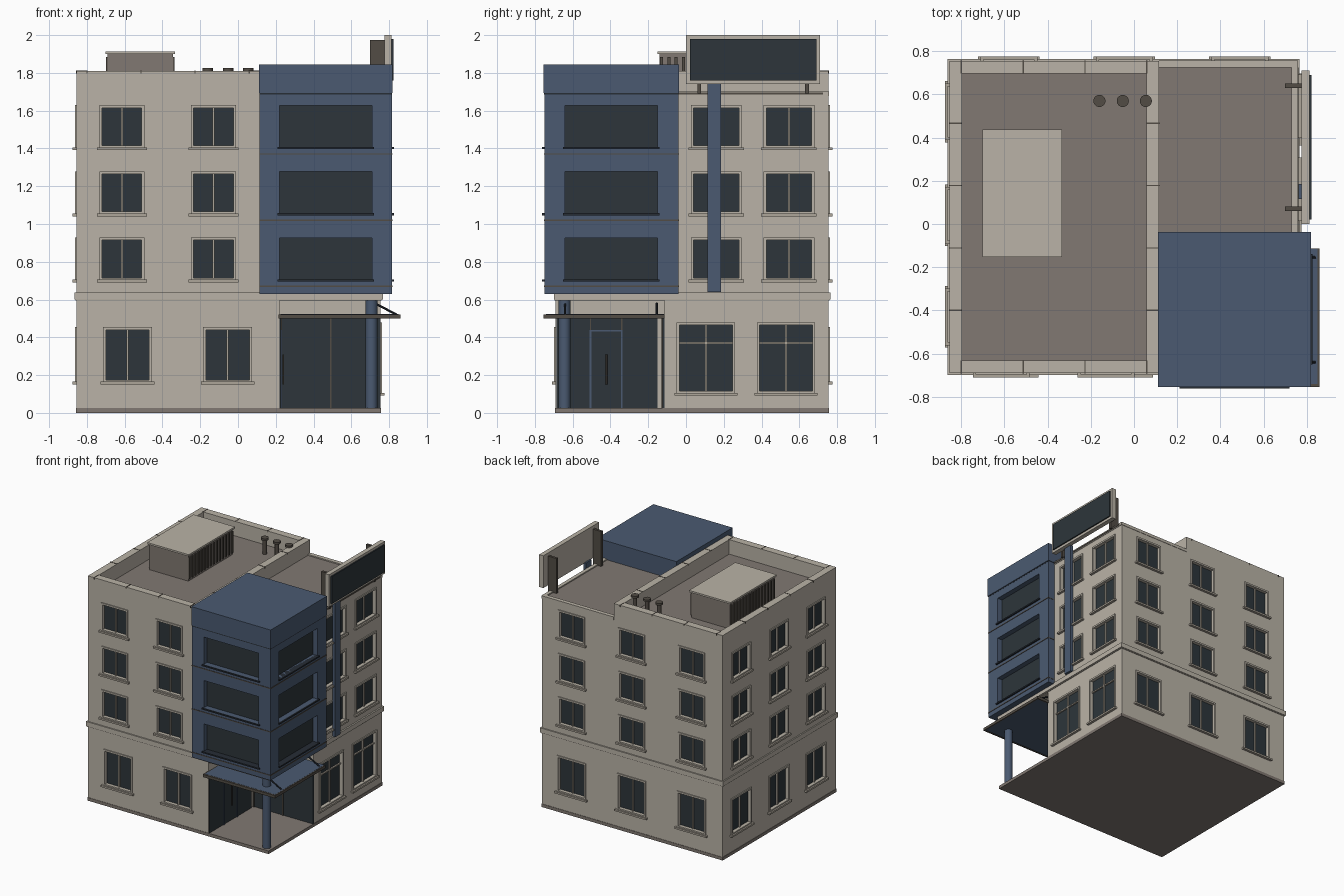
import bpy, bmesh, math
from mathutils import Matrix, Vector

cube = bpy.data.objects.get("Cube")
if cube:
    bpy.data.objects.remove(cube)


def material(name, rgb):
    m = bpy.data.materials.new(name)
    m.use_nodes = True
    m.diffuse_color = (*rgb, 1)
    m.node_tree.nodes["Principled BSDF"].inputs["Base Color"].default_value = (*rgb, 1)
    return m


BEIGE = material("beige plaster", (0.49, 0.45, 0.385))
TRIM = material("trim stone", (0.42, 0.38, 0.32))
BLUE = material("blue cladding", (0.069, 0.102, 0.165))
GLASS = material("dark glass", (0.026, 0.036, 0.043))
ROOF = material("roof brown", (0.22, 0.19, 0.168))
DARK = material("dark metal", (0.085, 0.073, 0.06))
NAVY = material("navy trim", (0.02, 0.026, 0.036))

parts = {}


def mesh_of(name, mat):
    return parts.setdefault(name, (bmesh.new(), mat))[0]


def box(name, mat, x, y, z):
    """Add a box given as (low, high) ranges to the named part."""
    mid = Vector([(a + b) / 2 for a, b in (x, y, z)])
    size = [abs(b - a) for a, b in (x, y, z)]
    bmesh.ops.create_cube(mesh_of(name, mat), size=1,
                          matrix=Matrix.Translation(mid) @ Matrix.Diagonal((*size, 1)))


def rod(name, mat, a, b, r, sides=20):
    """Add a round bar from a to b."""
    a, b = Vector(a), Vector(b)
    turn = (b - a).to_track_quat('Z', 'Y').to_matrix().to_4x4()
    bmesh.ops.create_cone(mesh_of(name, mat), cap_ends=True, segments=sides,
                          radius1=r, radius2=r, depth=(b - a).length,
                          matrix=Matrix.Translation((a + b) / 2) @ turn)


# Outer limits of the main block and the corner tower
X0, X1, Y0, Y1 = -0.855, 0.755, -0.69, 0.755
TX0, TX1, TY0, TY1 = 0.115, 0.815, -0.75, -0.04
ROOF_Z, TOP_Z = 1.69, 1.81
# Each wall: (axis across its face, plane position, outward sign)
WALLS = {"front": (1, Y0, -1), "back": (1, Y1, 1), "left": (0, X1, 1), "right": (0, X0, -1),
         "tower front": (1, TY0, -1), "tower left": (0, TX1, 1)}


def wall_box(name, mat, wall, u, z, d):
    """Box on a wall: u along it, d outward from its plane."""
    axis, plane, sign = WALLS[wall]
    depth = sorted(plane + sign * k for k in d)
    if axis == 1:
        box(name, mat, u, depth, z)
    else:
        box(name, mat, depth, u, z)


def window(wall, c, z0, z1, w, transom=None):
    """Recessed two-pane window with surround, mullion and sill."""
    h, t = w / 2, 0.014
    u = (c - h, c + h)
    wall_box("wall_cutter", None, wall, u, (z0, z1), (-0.03, 0.05))
    wall_box("window_glass", GLASS, wall, u, (z0, z1), (-0.035, -0.02))
    wall_box("window_mullions", TRIM, wall, (c - 0.005, c + 0.005), (z0, z1), (-0.025, -0.008))
    if transom:
        wall_box("window_mullions", TRIM, wall, u, (transom - .005, transom + .005), (-0.025, -0.009))
    for s in (-1, 1):
        wall_box("window_surrounds", BEIGE, wall, sorted((c + s * h, c + s * (h + t))),
                 (z0 - t, z1 + t), (-0.005, 0.008))
    for z in (z0 - t, z1):
        wall_box("window_surrounds", BEIGE, wall, u, (z, z + t), (-0.005, 0.008))
    wall_box("window_sills", TRIM, wall, (c - h - 0.027, c + h + 0.027),
             (z0 - 0.024, z0 - 0.010), (-0.005, 0.02))


# Window rows
FLOORS = [0.715 + 0.35 * i for i in range(3)]
columns = {"front": (-0.615, -0.13), "left": (0.16, 0.545),
           "back": (0.49, -0.045, -0.58), "right": (0.52, 0.04, -0.43)}
for wall, centres in columns.items():
    for c in centres:
        for z in FLOORS:
            window(wall, c, z, z + 0.2, 0.24 if wall == "left" else 0.21)
for c in (-0.585, -0.055):
    window("front", c, 0.175, 0.44, 0.23)
for wall in ("back", "right"):
    for c in columns[wall]:
        window(wall, c, 0.175, 0.44, 0.23)
for c in (0.105, 0.53):
    window("left", c, 0.115, 0.465, 0.28, transom=0.37)

# Main block with the entrance corner cut away
box("main_walls", BEIGE, (X0, X1), (Y0, Y1), (0.02, ROOF_Z))
box("wall_cutter", None, (0.22, 0.9), (-0.9, -0.115), (0.02, 0.6))
box("base_slab", ROOF, (X0 - .003, X1 + .003), (Y0 - .003, Y1 + .003), (0, 0.025))
box("floor_band", BEIGE, (X0 - .01, X1 + .012), (Y0 - .01, Y1 + .01), (0.6, 0.638))
box("floor_band_shadow_line", TRIM, (X0 - .005, X1 + .006), (Y0 - .005, Y1 + .005), (0.595, 0.6))

# Roof surfaces and parapets
box("roof_deck", ROOF, (X0 + .02, X1 - .01), (Y0 + .02, Y1 - .01), (ROOF_Z - .01, ROOF_Z + .003))
P = 0.058
for x in ((X0, X0 + P), (TX0 - P, TX0)):
    box("parapet", BEIGE, x, (Y0, Y1), (ROOF_Z - .01, TOP_Z))
for y in ((Y0, Y0 + P), (Y1 - P, Y1)):
    box("parapet", BEIGE, (X0 + P, TX0 - P), y, (ROOF_Z - .01, TOP_Z))
# Joints between the coping stones
for i in range(4):
    y = -0.4 + 0.289 * i
    for x in ((X0 - .003, X0 + P), (TX0 - P, TX0 + .003)):
        box("coping_joints", DARK, x, (y - .003, y + .003), (TOP_Z - .012, TOP_Z + .002))
    x = -0.8 + 0.2865 * i
    for yy in ((Y0 - .003, Y0 + P), (Y1 - P, Y1 + .003)):
        box("coping_joints", DARK, (x - .003, x + .003), yy, (TOP_Z - .012, TOP_Z + .002))
# Low edge around the side roof
box("side_roof_edge", BEIGE, (TX0, X1 + .004), (Y1 - .03, Y1 + .003), (ROOF_Z - .012, ROOF_Z + .012))
box("side_roof_edge", BEIGE, (X1 - .025, X1 + .004), (TY1, Y1 - .03), (ROOF_Z - .012, ROOF_Z + .012))
box("side_roof_flashing", DARK, (X1, X1 + .007), (TY1, Y1 - .03), (ROOF_Z - .005, ROOF_Z + .005))

# Corner tower with deep window recesses
box("tower", BLUE, (TX0, TX1), (TY0, TY1), (0.63, ROOF_Z))
box("tower_cap", BLUE, (TX0 - .003, TX1 + .004), (TY0 - .004, TY1 + .003), (ROOF_Z + .004, 1.845))
box("tower_cap_joint", NAVY, (TX0, TX1 + .001), (TY0 - .001, TY1), (ROOF_Z - .004, ROOF_Z + .004))
for z in FLOORS:
    z -= 0.008
    for wall, u in (("tower front", (0.22, 0.71)), ("tower left", (-0.64, -0.15))):
        wall_box("tower_cutter", None, wall, u, (z, z + 0.22), (-0.05, 0.05))
        wall_box("tower_glass", GLASS, wall, u, (z, z + 0.22), (-0.06, -0.042))
        wall_box("tower_sills", NAVY, wall, (u[0] - .01, u[1] + .01), (z - .011, z), (-0.045, 0.012))
    box("tower_floor_lines", DARK, (TX0 - .001, TX1 + .003), (TY0 - .003, TY1 + .002), (z - .04, z - .033))

# Glazed entrance in the recess
box("entrance_glass", GLASS, (0.226, X1), (-0.125, -0.11), (0.025, 0.5))
box("entrance_glass", GLASS, (0.215, 0.227), (Y0 + .005, -0.15), (0.025, 0.5))
for x in (0.23, 0.49):
    box("entrance_mullions", DARK, (x - .004, x + .004), (-0.131, -0.12), (0.025, 0.5))
for y in (-0.505, -0.34):
    box("entrance_mullions", DARK, (0.22, 0.231), (y - .003, y + .003), (0.44, 0.5))
    box("door_frame", BLUE, (0.22, 0.234), (y - .005, y + .005), (0.025, 0.44))
box("door_frame", BLUE, (0.22, 0.234), (-0.51, -0.335), (0.43, 0.44))
rod("door_handle", DARK, (0.24, -0.42, 0.15), (0.24, -0.42, 0.31), 0.005, 10)

# Canopy, column and stays
box("canopy", BLUE, (0.225, 0.85), (-0.742, -0.116), (0.503, 0.523))
for y in ((-0.755, -0.742), (-0.125, -0.113)):
    box("canopy_rim", DARK, (0.215, 0.86), y, (0.5, 0.522))
for x in ((0.215, 0.225), (0.85, 0.86)):
    box("canopy_rim", DARK, x, (-0.742, -0.125), (0.5, 0.522))
rod("corner_column", BLUE, (0.707, -0.643, 0.02), (0.707, -0.643, 0.605), 0.031, 28)
for y in (-0.155, -0.64):
    rod("canopy_stays", NAVY, (0.725, y, 0.58), (0.84, y, 0.52), 0.006, 10)

# Vertical fin and rooftop sign board
box("wall_fin", BLUE, (0.762, 0.785), (0.115, 0.185), (0.64, 1.745))
box("sign_board", BEIGE, (0.775, 0.812), (0.0, 0.71), (1.74, 2.0))
box("sign_panel", GLASS, (0.81, 0.822), (0.02, 0.69), (1.76, 1.98))
for y in (0.07, 0.64):
    box("sign_brackets", DARK, (0.70, 0.775), (y - .01, y + .01), (ROOF_Z, 1.975))

# Rooftop plant box with ribbed sides
box("plant_box", ROOF, (-0.69, -0.345), (-0.14, 0.425), (ROOF_Z, 1.9))
box("plant_box_lid", BEIGE, (-0.702, -0.333), (-0.152, 0.437), (1.9, 1.914))
for i in range(15):
    y = -0.13 + i * 0.0388
    for x in ((-0.698, -0.69), (-0.345, -0.337)):
        box("plant_box_ribs", DARK, x, (y - .008, y + .008), (ROOF_Z + .02, 1.885))

# Roof vents
for x in (-0.16, -0.052, 0.055):
    rod("roof_vents", DARK, (x, 0.57, ROOF_Z), (x, 0.57, 1.81), 0.016)
    rod("roof_vents", DARK, (x, 0.57, 1.808), (x, 0.57, 1.825), 0.028)

# Turn the parts into objects
objects = {}
for name, (bm, mat) in parts.items():
    mesh = bpy.data.meshes.new(name)
    bm.to_mesh(mesh)
    bm.free()
    if mat:
        mesh.materials.append(mat)
    ob = objects[name] = bpy.data.objects.new(name, mesh)
    bpy.context.collection.objects.link(ob)

# Cut the openings, then drop the cutters
for target, cutter in (("main_walls", "wall_cutter"), ("tower", "tower_cutter")):
    ob, tool = objects[target], objects.pop(cutter)
    tool.hide_render = True
    mod = ob.modifiers.new("openings", 'BOOLEAN')
    mod.operation, mod.solver, mod.object = 'DIFFERENCE', 'EXACT', tool
    bpy.context.view_layer.objects.active = ob
    bpy.ops.object.modifier_apply(modifier=mod.name)
    bpy.data.objects.remove(tool)

# Smooth the round parts, keeping their rims sharp
bpy.ops.object.select_all(action='DESELECT')
for name in ("corner_column", "canopy_stays", "roof_vents", "door_handle"):
    objects[name].select_set(True)
    bpy.context.view_layer.objects.active = objects[name]
bpy.ops.object.shade_smooth_by_angle(angle=math.radians(35))
